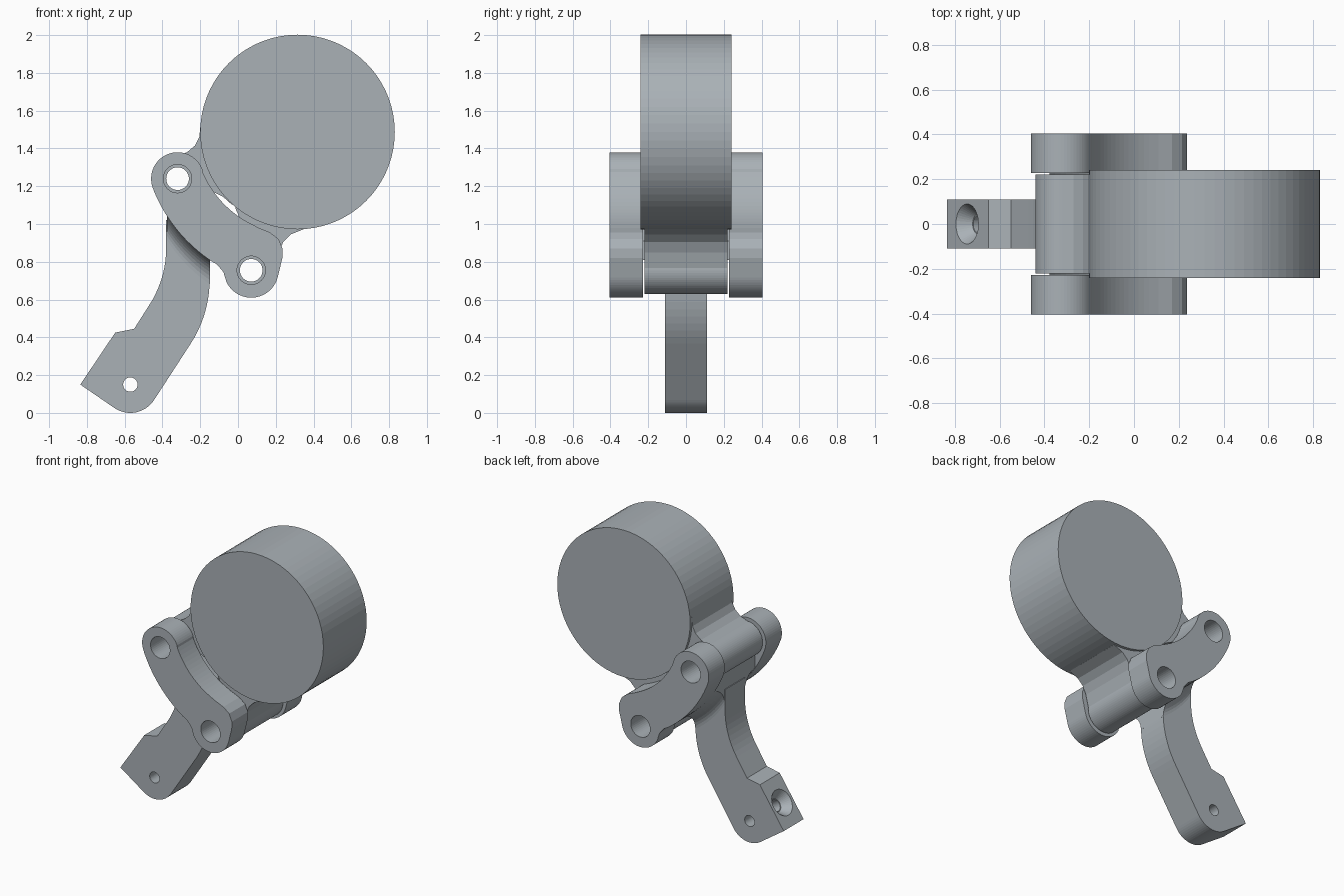
import bpy
import bmesh
from math import sin, cos, radians, ceil
from mathutils import Vector

if "Cube" in bpy.data.objects:
    bpy.data.objects.remove(bpy.data.objects["Cube"])

# Single grey finish
grey = bpy.data.materials.new("plain_grey")
grey.use_nodes = True
grey.diffuse_color = (0.40, 0.44, 0.47, 1)
grey.node_tree.nodes["Principled BSDF"].inputs["Base Color"].default_value = grey.diffuse_color

# Main centres in the x-z plane
DRUM = (0.315, 1.487)
UPPER = (-0.32, 1.24)
LOWER = (0.07, 0.755)
PIN = (-0.57, 0.15)


def arc(c, r, a0, a1, step=6):
    n = max(1, ceil(abs(a1 - a0) / step))
    angles = [radians(a0 + (a1 - a0) * i / n) for i in range(n + 1)]
    return [(c[0] + r * cos(a), c[1] + r * sin(a)) for a in angles]


def finish(name, bm):
    bmesh.ops.recalc_face_normals(bm, faces=bm.faces)
    mesh = bpy.data.meshes.new(name)
    bm.to_mesh(mesh)
    bm.free()
    mesh.materials.append(grey)
    obj = bpy.data.objects.new(name, mesh)
    bpy.context.collection.objects.link(obj)
    return obj


def loft(name, rings):
    """Skin a list of equal closed rings and cap both ends."""
    bm = bmesh.new()
    loops = [[bm.verts.new(p) for p in ring] for ring in rings]
    for a, b in zip(loops, loops[1:]):
        for i in range(len(a)):
            j = (i + 1) % len(a)
            bm.faces.new((a[i], a[j], b[j], b[i]))
    bm.faces.new(loops[0])
    bm.faces.new(loops[-1])
    return finish(name, bm)


def prism(name, outline, y0, y1):
    return loft(name, [[(x, y, z) for x, z in outline] for y in (y0, y1)])


def drill(obj, start, axis, depth, r1, r2):
    """Cut a round or tapered hole starting at a point."""
    axis = Vector(axis).normalized()
    bm = bmesh.new()
    bmesh.ops.create_cone(bm, cap_ends=True, segments=40, radius1=r1, radius2=r2, depth=depth)
    cutter = finish("hole_cutter", bm)
    cutter.rotation_mode = "QUATERNION"
    cutter.rotation_quaternion = axis.to_track_quat("Z", "Y")
    cutter.location = Vector(start) + axis * depth / 2
    cutter.hide_render = True
    mod = obj.modifiers.new("hole", "BOOLEAN")
    mod.operation = "DIFFERENCE"
    mod.solver = "EXACT"
    mod.object = cutter
    bpy.context.view_layer.objects.active = obj
    bpy.ops.object.modifier_apply(modifier=mod.name)
    bpy.data.objects.remove(cutter)


def cross_hole(obj, c, r):
    drill(obj, (c[0], -1, c[1]), (0, 1, 0), 2, r, r)


# Drum
prism("drum", arc(DRUM, 0.515, 0, 355, 5), -0.24, 0.24)

# Lugs joining the drum to the two pivots
upper_lug = prism("upper_lug", arc(UPPER, 0.12, 90, 290) + [
    (-0.2, 1.155), (-0.13, 1.17), (-0.08, 1.145), (-0.03, 1.1), (0, 1.2), (0, 1.53),
    (-0.198, 1.53), (-0.205, 1.46), (-0.228, 1.415), (-0.27, 1.38)], -0.22, 0.22)
cross_hole(upper_lug, UPPER, 0.06)

lower_lug = prism("lower_lug", arc(LOWER, 0.125, 170, 365) + [
    (0.215, 0.85), (0.24, 0.905), (0.28, 0.945), (0.35, 0.973), (0.35, 1.2), (0.05, 1.2),
    (-0.015, 1.085), (0.01, 1.03), (0.01, 0.95), (-0.02, 0.86)], -0.22, 0.22)
cross_hole(lower_lug, LOWER, 0.06)

# Pair of curved links
link = (arc(UPPER, 0.14, 21, 201) + arc(DRUM, 0.822, 203, 236, 3)
        + [(-0.11, 0.785), (-0.077, 0.745)] + arc(LOWER, 0.145, 205, 345)
        + [(0.235, 0.82), (0.236, 0.87), (0.215, 0.92), (0.17, 0.955), (0.11, 0.98)]
        + arc(DRUM, 0.545, 243, 203, 3))
for side, name in ((1, "back_link"), (-1, "front_link")):
    plate = prism(name, link, side * 0.228, side * 0.405)
    for centre in (UPPER, LOWER):
        cross_hole(plate, centre, 0.075)

# Bent arm with pin hole and countersunk bore
arm = prism("arm", [(-0.55, 0.445), (-0.65, 0.425), (-0.835, 0.15)]
            + arc(PIN, 0.15, 236, 327) + arc((-0.77, 0.705), 0.62, -33, 0, 4)
            + [(-0.15, 0.92), (-0.3, 1.05), (-0.38, 1.02)]
            + arc((-0.94, 0.875), 0.56, 0, -33, 4), -0.11, 0.11)
cross_hole(arm, PIN, 0.038)
inward = Vector((0.83, 0, -0.559))
mouth = Vector((-0.745, 0, 0.284))
drill(arm, mouth - inward * 0.01, inward, 0.07, 0.097, 0.045)
drill(arm, mouth, inward, 0.22, 0.04, 0.04)

# Flared web spreading the arm out to both links
flare = arc((0.13, 0.24), 0.13, 270, 180, 10)
section = [(d, y) for d, y in flare] + [(-0.1, 0.24), (-0.1, -0.24)]
section += [(d, -y) for d, y in reversed(flare)]
loft("arm_flare", [[(x, y, z - d) for d, y in section]
                   for x, z in arc(DRUM, 0.82, 212.5, 235.5, 3)])
